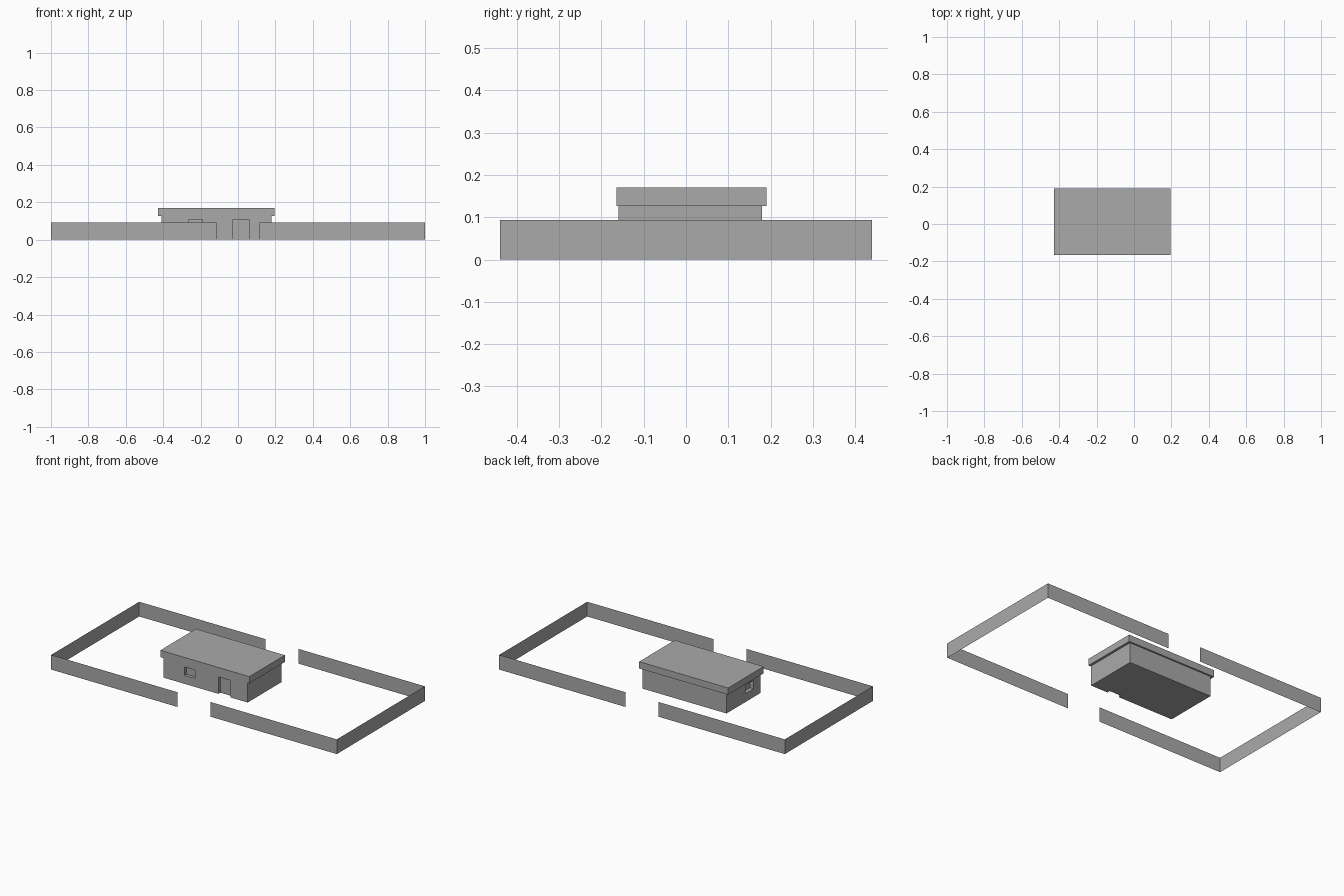
import bpy
import bmesh

cube = bpy.data.objects.get("Cube")
if cube:
    bpy.data.objects.remove(cube, do_unlink=True)

grey = bpy.data.materials.new("plain grey")
grey.use_nodes = True
colour = (0.4, 0.4, 0.4, 1)
grey.diffuse_color = colour
grey.node_tree.nodes["Principled BSDF"].inputs["Base Color"].default_value = colour


def finish(name, bm):
    mesh = bpy.data.meshes.new(name)
    bm.to_mesh(mesh)
    bm.free()
    mesh.materials.append(grey)
    obj = bpy.data.objects.new(name, mesh)
    bpy.context.collection.objects.link(obj)
    return obj


def box(name, x, y, z):
    bm = bmesh.new()
    bmesh.ops.create_cube(bm, size=1)
    for v in bm.verts:
        v.co = [a + (b - a) * (c + 0.5) for (a, b), c in zip((x, y, z), v.co)]
    return finish(name, bm)


# Perimeter wall: two thin U-shaped halves with a gateway front and back
WALL_H, WALL_Y, GATE = 0.093, 0.44, 0.115
for side, name in ((1, "left_perimeter_wall"), (-1, "right_perimeter_wall")):
    path = [(GATE, -WALL_Y), (1, -WALL_Y), (1, WALL_Y), (GATE, WALL_Y)]
    bm = bmesh.new()
    low = [bm.verts.new((side * x, y, 0)) for x, y in path]
    high = [bm.verts.new((side * x, y, WALL_H)) for x, y in path]
    for i in range(len(path) - 1):
        bm.faces.new((low[i], low[i + 1], high[i + 1], high[i]))
    if side < 0:
        bmesh.ops.reverse_faces(bm, faces=bm.faces)
    finish(name, bm)

# House body and overhanging flat roof
house = box("house_body", (-0.41, 0.18), (-0.16, 0.18), (0, 0.127))
box("roof_slab", (-0.428, 0.195), (-0.165, 0.19), (0.127, 0.17))

# Recessed door and windows
cutters = [
    box("door_cutter", (-0.026, 0.06), (-0.2, -0.14), (-0.05, 0.107)),
    box("front_window_cutter", (-0.263, -0.19), (-0.2, -0.14), (0.053, 0.107)),
    box("side_window_cutter", (-0.45, -0.385), (-0.09, -0.01), (0.053, 0.107)),
]
for cutter in cutters:
    cutter.hide_render = True
    cutter.hide_viewport = True
    cutter.display_type = 'WIRE'
    cut = house.modifiers.new(cutter.name, 'BOOLEAN')
    cut.operation = 'DIFFERENCE'
    cut.solver = 'EXACT'
    cut.object = cutter
